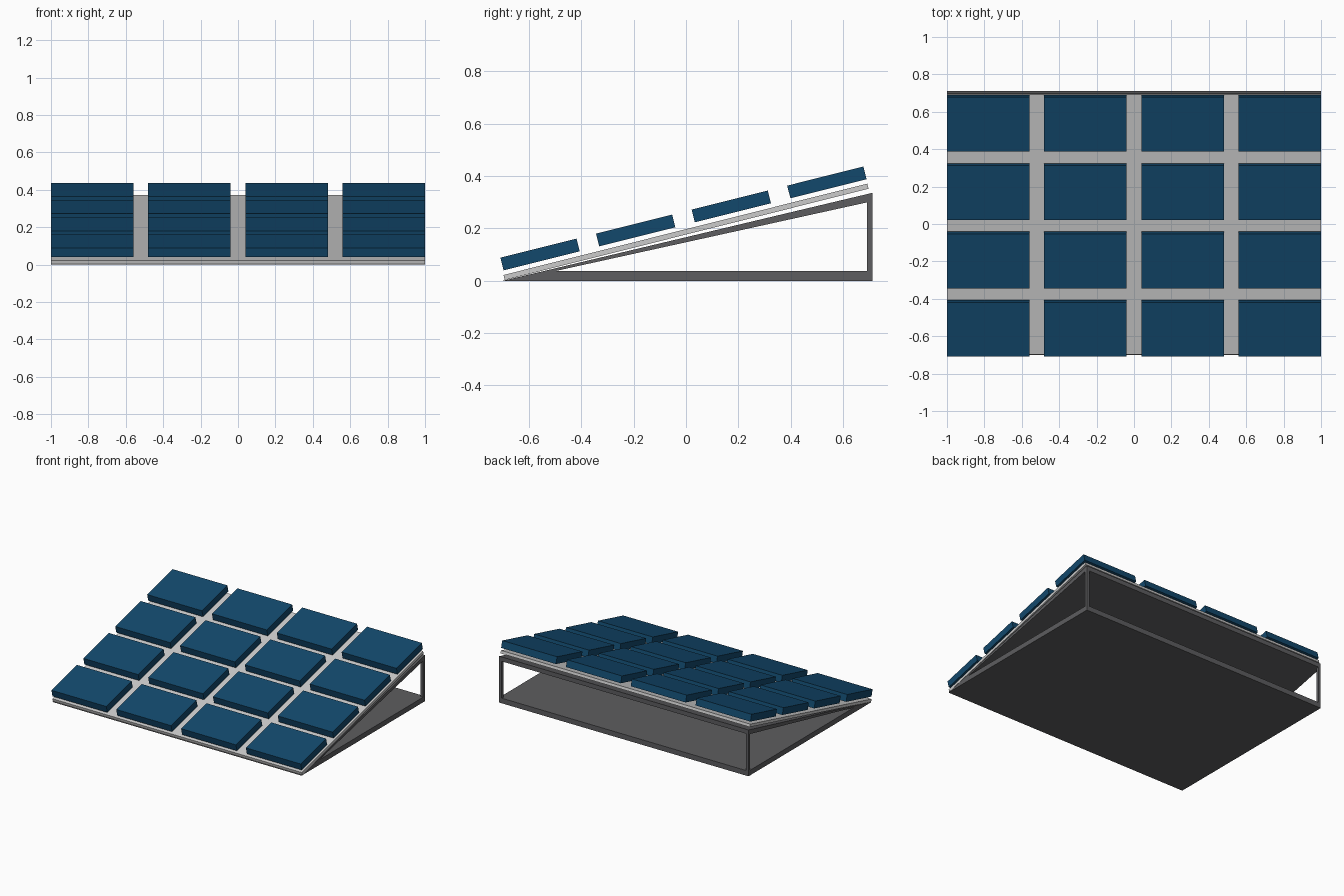
import bpy, bmesh, math
from mathutils import Matrix

if "Cube" in bpy.data.objects:
    bpy.data.objects.remove(bpy.data.objects["Cube"])

TILT = math.atan(0.251)


def material(name, rgb):
    m = bpy.data.materials.new(name)
    m.diffuse_color = (*rgb, 1)
    m.use_nodes = True
    m.node_tree.nodes["Principled BSDF"].inputs["Base Color"].default_value = m.diffuse_color
    return m


def finish(name, bm, mat=None):
    bmesh.ops.recalc_face_normals(bm, faces=bm.faces)
    me = bpy.data.meshes.new(name)
    bm.to_mesh(me)
    bm.free()
    ob = bpy.data.objects.new(name, me)
    bpy.context.collection.objects.link(ob)
    if mat:
        me.materials.append(mat)
    return ob


def box(name, size, loc, tilt=0, mat=None):
    bm = bmesh.new()
    bmesh.ops.create_cube(bm, size=1, matrix=Matrix.Diagonal((*size, 1)))
    ob = finish(name, bm, mat)
    ob.location = loc
    ob.rotation_euler.x = tilt
    return ob


blue = material("cell_blue", (0.006, 0.065, 0.15))
dark = material("frame_dark", (0.11, 0.11, 0.115))

# Folded wedge frame: floor and sloped top in one side profile
profile = [(-0.70, 0), (0.712, 0), (0.712, 0.037), (-0.50, 0.037),
           (0.712, 0.304), (0.712, 0.336)]
bm = bmesh.new()
face = bm.faces.new([bm.verts.new((-1, y, z)) for y, z in profile])
ext = bmesh.ops.extrude_face_region(bm, geom=[face])
bmesh.ops.translate(bm, vec=(2, 0, 0),
                    verts=[v for v in ext["geom"] if isinstance(v, bmesh.types.BMVert)])
finish("wedge_frame", bm, dark)

# Back corner posts
for side, x in (("left", -0.99), ("right", 0.99)):
    box(f"back_post_{side}", (0.02, 0.02, 0.268), (x, 0.702, 0.17), mat=dark)

# Backing sheet
box("backing_sheet", (2, 1.434, 0.02), (0, 0, 0.187), TILT)

# Grid of raised cells
for row in range(4):
    y = -0.558 + row * 0.3655
    z = 0.1005 + row * 0.0918
    for col in range(4):
        box(f"cell_{row + 1}_{col + 1}", (0.44, 0.30, 0.05),
            (-0.78 + col * 0.52, y, z), TILT, blue)
